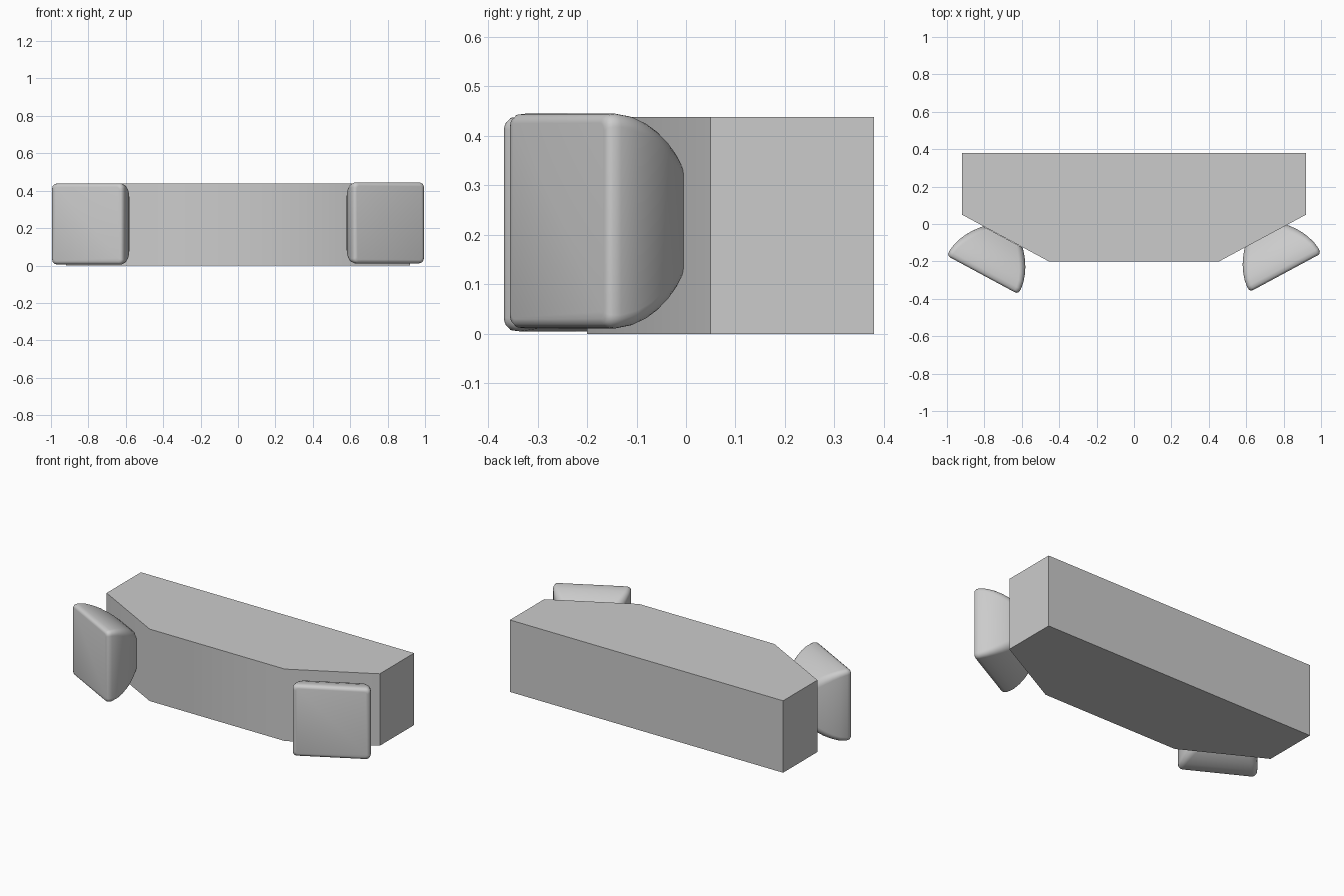
import bpy, bmesh, math

if "Cube" in bpy.data.objects:
    bpy.data.objects.remove(bpy.data.objects["Cube"])


def make_object(name, bm, angle):
    bmesh.ops.recalc_face_normals(bm, faces=bm.faces)
    mesh = bpy.data.meshes.new(name)
    bm.to_mesh(mesh)
    bm.free()
    obj = bpy.data.objects.new(name, mesh)
    bpy.context.collection.objects.link(obj)
    bpy.ops.object.select_all(action='DESELECT')
    obj.select_set(True)
    bpy.context.view_layer.objects.active = obj
    bpy.ops.object.shade_smooth_by_angle(angle=math.radians(angle))
    return obj


def rounded_square(half, radius, steps=5):
    """Points (x, z) of a square with rounded corners."""
    pts = []
    c = half - radius
    for i, (sx, sz) in enumerate([(1, 1), (-1, 1), (-1, -1), (1, -1)]):
        for k in range(steps + 1):
            a = math.radians(90 * i + 90 * k / steps)
            pts.append((sx * c + radius * math.cos(a), sz * c + radius * math.sin(a)))
    return pts


def loft(rings):
    bm = bmesh.new()
    loops = [[bm.verts.new(p) for p in ring] for ring in rings]
    n = len(loops[0])
    for a, b in zip(loops, loops[1:]):
        for i in range(n):
            j = (i + 1) % n
            bm.faces.new((a[i], a[j], b[j], b[i]))
    bm.faces.new(loops[0])
    bm.faces.new(loops[-1])
    return bm


# Main block: rectangle with two chamfered front corners
outline = [(-0.92, 0.38), (-0.92, 0.05), (-0.455, -0.2),
           (0.455, -0.2), (0.92, 0.05), (0.92, 0.38)]
make_object("main_block", loft([[(x, y, z) for x, y in outline] for z in (0, 0.438)]), 30)

# Domed pads on the chamfers: depth, half size, corner radius
profile = [(0.0, 0.198, 0.015), (0.003, 0.208, 0.02), (0.012, 0.215, 0.025),
           (0.03, 0.217, 0.027), (0.07, 0.211, 0.03), (0.11, 0.198, 0.034),
           (0.145, 0.182, 0.038), (0.175, 0.164, 0.04), (0.205, 0.142, 0.04),
           (0.23, 0.12, 0.04)]
for name, side, y, z in (("left_pad", -1, -0.272, 0.222), ("right_pad", 1, -0.26, 0.228)):
    rings = [[(px, d, pz) for px, pz in rounded_square(h, r)] for d, h, r in profile]
    pad = make_object(name, loft(rings), 40)
    pad.location = (side * 0.81, y, z)
    pad.rotation_euler.z = side * math.radians(28.3)
